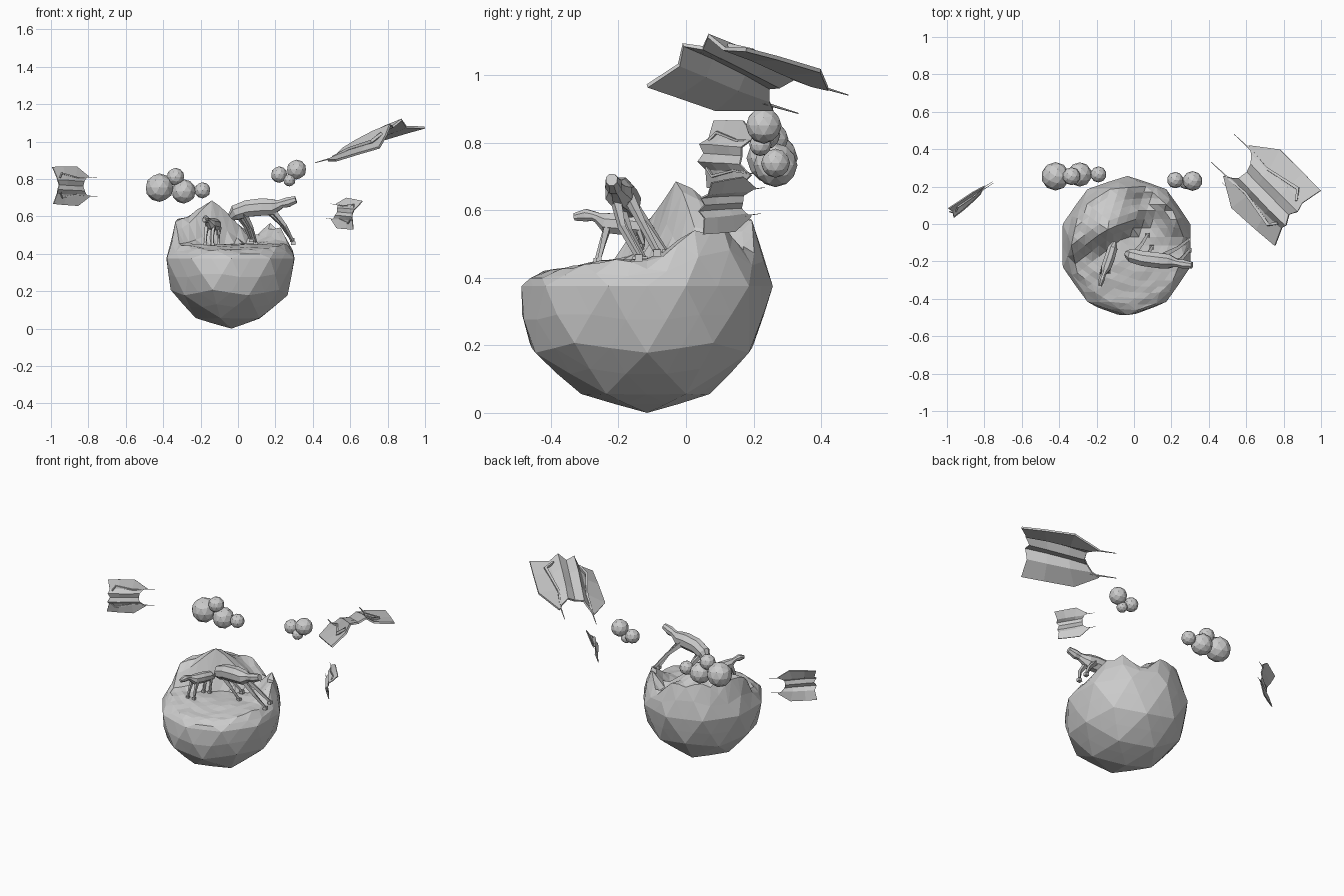
import bpy, bmesh, math, random
from mathutils import Vector

if "Cube" in bpy.data.objects:
    bpy.data.objects.remove(bpy.data.objects["Cube"])

random.seed(4)


def add_object(name, bm):
    me = bpy.data.meshes.new(name)
    bmesh.ops.recalc_face_normals(bm, faces=bm.faces)
    bm.to_mesh(me)
    bm.free()
    ob = bpy.data.objects.new(name, me)
    bpy.context.collection.objects.link(ob)
    return ob


def tube(bm, pts, radii, sides=6, squash=1.0):
    """Faceted loft along a path, capped at both ends."""
    pts = [Vector(p) for p in pts]
    rings = []
    for i, p in enumerate(pts):
        t = (pts[min(i + 1, len(pts) - 1)] - pts[max(i - 1, 0)]).normalized()
        a = t.cross(Vector((0, 0, 1)))
        a = a.normalized() if a.length > 0.05 else Vector((1, 0, 0))
        b = a.cross(t)
        rings.append([bm.verts.new(p + radii[i] * (
            a * squash * math.cos(math.tau * (k + .5) / sides) +
            b * math.sin(math.tau * (k + .5) / sides))) for k in range(sides)])
    for r, q in zip(rings, rings[1:]):
        for k in range(sides):
            j = (k + 1) % sides
            bm.faces.new((r[k], r[j], q[j], q[k]))
    bm.faces.new(rings[0][::-1])
    bm.faces.new(rings[-1])


def smooth(a, b, v):
    t = max(0, min(1, (v - a) / (b - a)))
    return t * t * (3 - 2 * t)


def bump(x, y, cx, cy, s):
    return math.exp(-((x - cx) ** 2 + (y - cy) ** 2) / (s * s))


# Floating island: coarse ball below, uneven terrain on top
CX, CY, RX, RY, RZ = -0.035, -0.115, 0.353, 0.372, 0.375


def terrain(x, y):
    d = -0.455 * (x + 0.14) + 0.89 * (y + 0.08)
    cliff = smooth(-0.04, 0.05, d)
    h = 0.41 + 0.04 * smooth(-0.49, -0.2, y)
    h += cliff * (0.13 + 0.10 * bump(x, y, -0.14, -0.02, 0.1))
    h += 0.10 * bump(x, y, 0.22, 0.04, 0.09) - 0.11 * bump(x, y, 0.08, 0.13, 0.09)
    rho = math.hypot((x - CX) / RX, (y - CY) / RY)
    return 0.385 + (h - 0.385) * max(0, min(1, (1 - rho) / 0.16))


bm = bmesh.new()
bmesh.ops.create_icosphere(bm, subdivisions=2, radius=1)
bmesh.ops.subdivide_edges(bm, edges=bm.edges, cuts=1, use_grid_fill=True)
top = [e for e in bm.edges if all(v.co.z > 0.3 for v in e.verts)]
bmesh.ops.subdivide_edges(bm, edges=top, cuts=1, use_grid_fill=True)
bmesh.ops.triangulate(bm, faces=bm.faces)
for v in bm.verts:
    c = v.co
    upper = c.z > 0.02
    c = c.lerp(c.normalized(), 0.12)  # round the flat facets a little
    if not upper:  # the front left belly hangs out further
        c.x *= 1.03 if c.x < 0 else 1
        c.y *= 1 - 0.1 * c.z * (c.z + 1) * 4 if c.y < 0 else 1
    v.co = Vector((CX + RX * c.x, CY + RY * c.y, RZ + RZ * c.z))
    if upper:
        v.co.z = terrain(v.co.x, v.co.y) + random.uniform(-0.005, 0.005)
peak = Vector((-0.14, -0.03))
near = min(bm.verts, key=lambda v: (v.co.xy - peak).length + (9 if v.co.z < .4 else 0))
near.co = (-0.14, -0.03, 0.685)
add_object("island_rock", bm)

# Clouds: clusters of low-poly balls
clouds = {
    "left_cloud": [(-.42, .255, .753, .076), (-.334, .255, .811, .048),
                   (-.29, .265, .733, .065), (-.19, .265, .739, .043)],
    "right_cloud": [(.22, .235, .823, .044), (.313, .23, .85, .053),
                    (.275, .22, .793, .033)],
}
for name, balls in clouds.items():
    bm = bmesh.new()
    for x, y, z, r in balls:
        vs = bmesh.ops.create_icosphere(bm, subdivisions=2, radius=r)["verts"]
        bmesh.ops.translate(bm, verts=vs, vec=(x, y, z))
    add_object(name, bm)


# Grazing animals: lofted body, neck and head on four jointed legs
def animal(name, body, radii, legs, leg_r):
    bm = bmesh.new()
    tube(bm, body, radii, 8, 0.9)
    for leg in legs:
        tube(bm, leg, [leg_r * 1.5, leg_r, leg_r * 0.8], 4)
        foot = Vector(leg[-1])
        tube(bm, [foot + Vector((0, 0, .008)), foot - Vector((0, 0, .012))],
             [leg_r * 1.3, leg_r * 1.4], 4)
    add_object(name, bm)


animal("large_animal",
       [(-.035, -.16, .595), (-.01, -.17, .62), (.05, -.185, .642), (.13, -.195, .65),
        (.185, -.2, .65), (.215, -.205, .66), (.235, -.21, .668), (.265, -.215, .675),
        (.31, -.22, .69)],
       [.024, .044, .048, .05, .046, .03, .024, .029, .02],
       [[(.15, -.17, .64), (.23, -.13, .56), (.29, -.085, .475)],
        [(.18, -.21, .64), (.25, -.19, .55), (.295, -.14, .46)],
        [(.0, -.155, .61), (.04, -.11, .55), (.07, -.06, .475)],
        [(.03, -.2, .62), (.07, -.17, .54), (.095, -.125, .455)]], 0.012)

animal("small_animal",
       [(-.105, -.1, .535), (-.115, -.13, .553), (-.13, -.18, .558), (-.15, -.235, .562),
        (-.16, -.262, .578), (-.165, -.275, .583), (-.172, -.295, .585), (-.182, -.33, .58)],
       [.014, .031, .034, .032, .016, .015, .02, .012],
       [[(-.165, -.23, .555), (-.172, -.25, .5), (-.175, -.265, .45)],
        [(-.13, -.23, .555), (-.135, -.245, .5), (-.135, -.258, .45)],
        [(-.13, -.135, .545), (-.14, -.14, .5), (-.142, -.15, .455)],
        [(-.1, -.135, .545), (-.105, -.13, .5), (-.105, -.14, .455)]], 0.009)


# Flying rays: folded sheet with two trailing spikes (l rearward, s across)
# rows: per column from the centre outward (l, s, height)
ROWS = [
    [(.03, 0, .07), (.0, .05, .088), (.02, .09, .04), (-.005, .198, .0)],
    [(.14, 0, .055), (.13, .052, .077), (.14, .093, .032), (.13, .205, -.0)],
    [(.27, 0, .035), (.27, .05, .055), (.28, .09, .018), (.31, .21, -.003)],
    [(.365, 0, .02), (.375, .05, .033), (.41, .085, .01), (.455, .11, .0)],
]


def ray(name, origin, l, s, scale):
    o, l, s = Vector(origin), Vector(l).normalized(), Vector(s)
    s = (s - l * s.dot(l)).normalized()
    n = s.cross(l)

    def place(p):
        return o + scale * (l * p[0] + s * p[1] + n * p[2])

    bm = bmesh.new()
    grid = []
    for row in ROWS:
        full = [(a, -b, c) for a, b, c in row[:0:-1]] + row
        grid.append([bm.verts.new(place(p)) for p in full])
    for r, q in zip(grid, grid[1:]):
        for k in range(len(r) - 1):
            bm.faces.new((r[k], r[k + 1], q[k + 1], q[k]))
    wing = add_object(name + "_wings", bm)
    mod = wing.modifiers.new("thickness", "SOLIDIFY")
    mod.thickness = 0.012 * scale
    mod.offset = 0

    # spikes, and bent struts lying on the wings
    bm = bmesh.new()
    for side in (-1, 1):
        tube(bm, [place((.4, side * .1, .005)), place((.555, side * .1, .005))],
             [.006 * scale, .002 * scale], 4)
        tube(bm, [place((.05, side * .08, .06)), place((.09, side * .13, .036)),
                  place((.3, side * .09, .028)), place((.42, side * .1, .01))],
             [.01 * scale, .012 * scale, .009 * scale, .006 * scale], 4)
    add_object(name + "_spikes", bm)


ray("large_ray", (.873, .035, 1.02), (-.716, .668, -.2), (.666, .69, .285), 1.0)
ray("left_ray", (-.988, .075, .765), (.84, .54, -.03), (.1, -.05, -.99), .5)
ray("right_ray", (.64, .065, .605), (-.68, .72, .1), (.25, .2, .94), .41)
